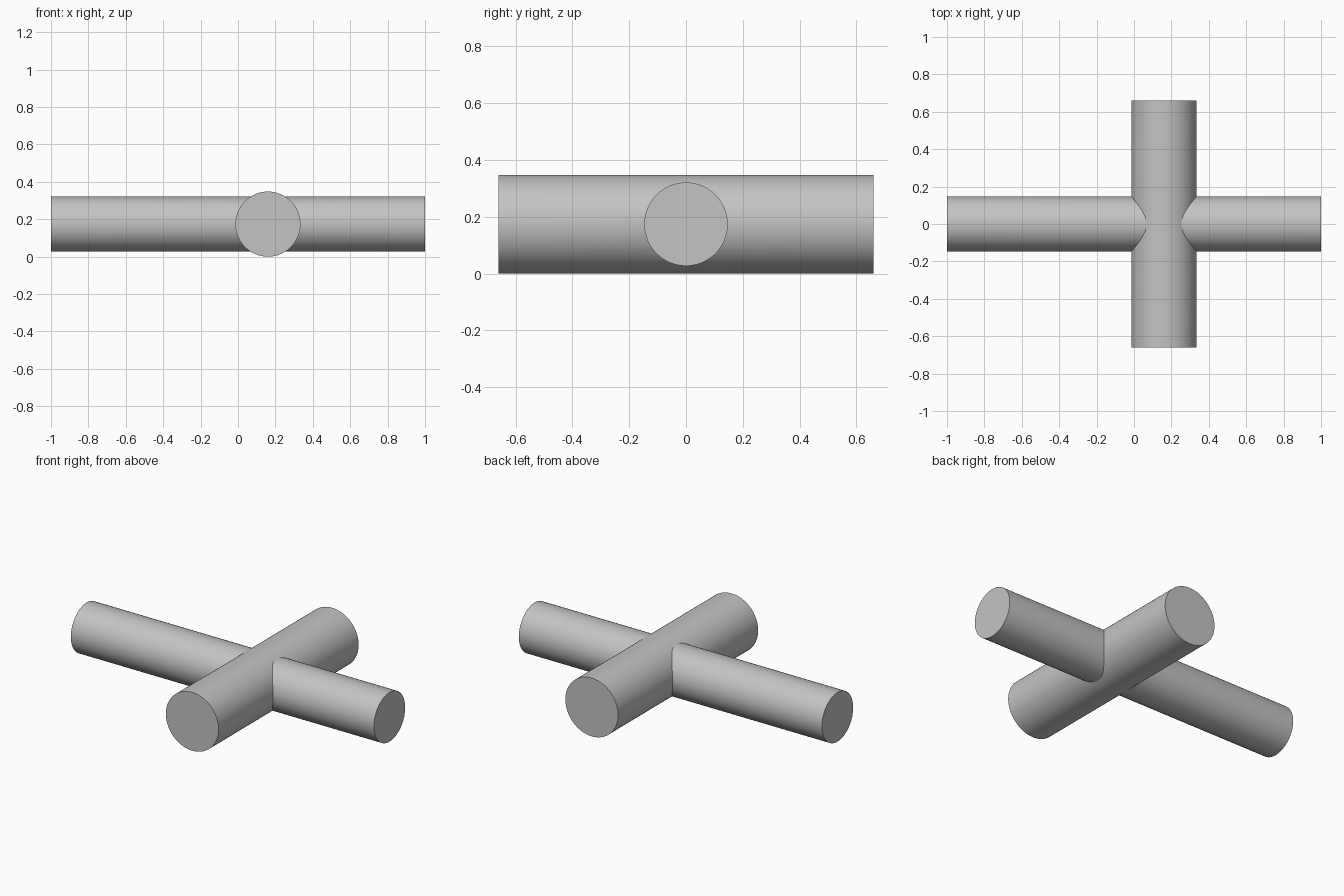
import bpy
from math import pi, radians

cube = bpy.data.objects.get("Cube")
if cube:
    bpy.data.objects.remove(cube, do_unlink=True)

SIDES = 96
AXIS_Z = 0.174

grey = bpy.data.materials.new("plain_grey")
grey.use_nodes = True
colour = (0.55, 0.55, 0.55, 1)
grey.diffuse_color = colour
grey.node_tree.nodes["Principled BSDF"].inputs["Base Color"].default_value = colour


def rod(name, radius, length, x, rotation):
    bpy.ops.mesh.primitive_cylinder_add(
        vertices=SIDES, radius=radius, depth=length,
        location=(x, 0, AXIS_Z), rotation=rotation)
    obj = bpy.context.object
    obj.name = name
    obj.data.materials.append(grey)
    return obj


# Thin rod running left to right, thick rod running front to back
long_rod = rod("long_rod", 0.147, 2.0, 0, (0, pi / 2, 0))
body = rod("crossed_rods", 0.174, 1.32, 0.16, (pi / 2, 0, 0))

# Fuse both rods into one solid
union = body.modifiers.new("fuse", 'BOOLEAN')
union.operation = 'UNION'
union.solver = 'EXACT'
union.object = long_rod
bpy.ops.object.modifier_apply(modifier=union.name)
bpy.data.objects.remove(long_rod, do_unlink=True)

# Round sides smooth, end caps and joints crisp
bpy.ops.object.shade_smooth_by_angle(angle=radians(25))
